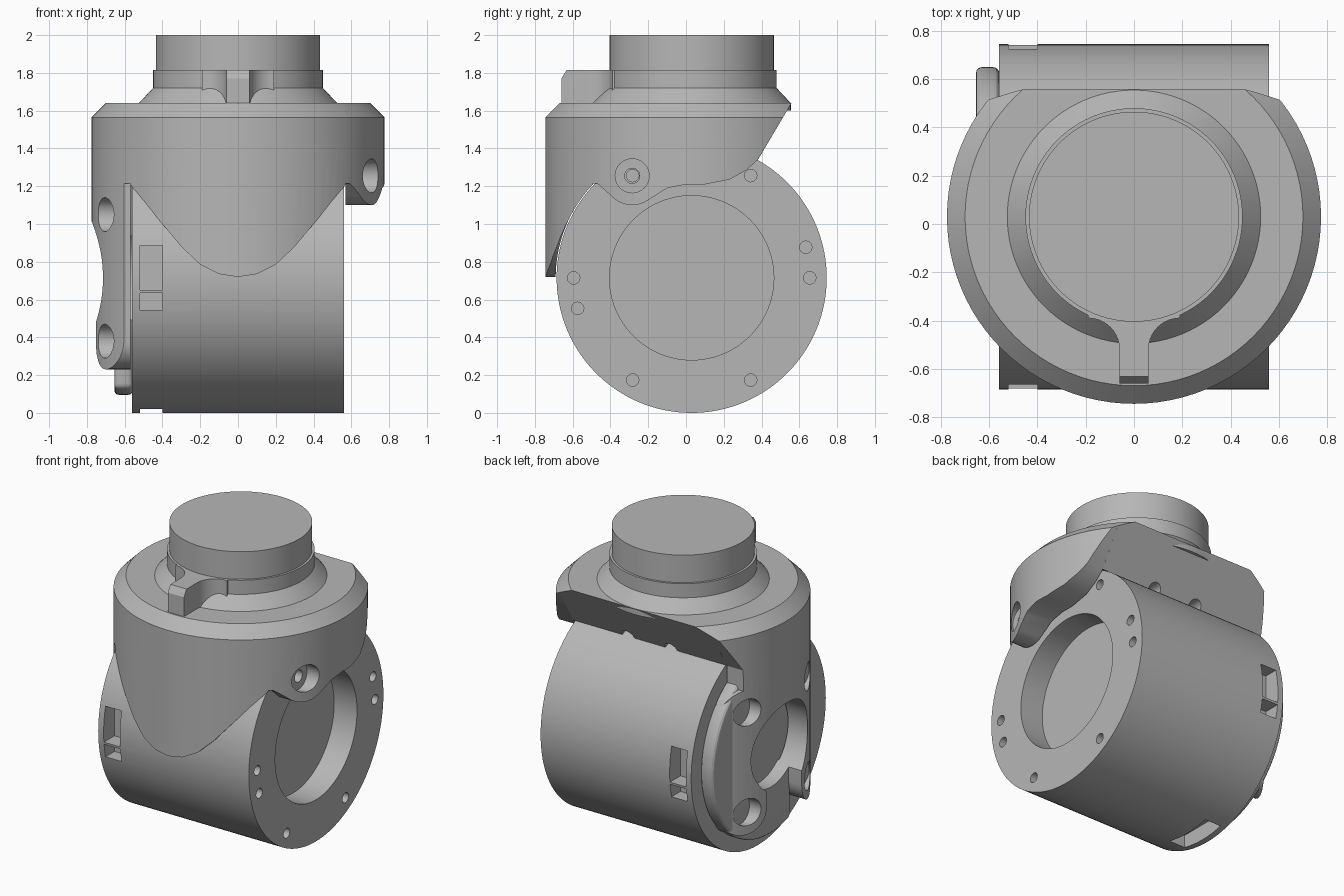
import bpy, bmesh, math
from mathutils import Vector

old = bpy.data.objects.get("Cube")
if old:
    bpy.data.objects.remove(old, do_unlink=True)

CY, CZ = 0.03, 0.715      # housing axis and drum centre
DRUM, SHELL = 0.715, 0.775

grey = bpy.data.materials.new("plain grey")
grey.use_nodes = True
grey.diffuse_color = (0.47, 0.47, 0.47, 1)
grey.node_tree.nodes["Principled BSDF"].inputs["Base Color"].default_value = (0.47, 0.47, 0.47, 1)


def finish(bm, name):
    bmesh.ops.recalc_face_normals(bm, faces=bm.faces)
    mesh = bpy.data.meshes.new(name)
    bm.to_mesh(mesh)
    bm.free()
    mesh.materials.append(grey)
    ob = bpy.data.objects.new(name, mesh)
    bpy.context.collection.objects.link(ob)
    return ob


def prism(name, pts, axis, lo, hi):
    """Extrude an outline along an axis, measured from the drum centre."""
    place = {"x": lambda a, b, t: (t, a + CY, b + CZ),
             "y": lambda a, b, t: (a, t, b + CZ),
             "z": lambda a, b, t: (a, b + CY, t)}[axis]
    bm = bmesh.new()
    face = bm.faces.new([bm.verts.new(place(a, b, lo)) for a, b in pts])
    ext = bmesh.ops.extrude_face_region(bm, geom=[face])
    shift = Vector(place(0, 0, hi)) - Vector(place(0, 0, lo))
    bmesh.ops.translate(bm, vec=shift, verts=[v for v in ext["geom"] if isinstance(v, bmesh.types.BMVert)])
    return finish(bm, name)


def arc(a, b, r, start, end, n=16):
    angles = [math.radians(start + (end - start) * i / n) for i in range(n + 1)]
    return [(a + r * math.cos(t), b + r * math.sin(t)) for t in angles]


def rod(name, a, b, r, axis, lo, hi, n=32):
    return prism(name, arc(a, b, r, 0, 360, n)[:-1], axis, lo, hi)


def rect(a0, a1, b0, b1):
    return [(a0, b0), (a1, b0), (a1, b1), (a0, b1)]


def lathe(name, profile, n=96):
    bm = bmesh.new()
    vs = [bm.verts.new((r, CY, z)) for r, z in profile]
    es = [bm.edges.new(p) for p in zip(vs, vs[1:])]
    bmesh.ops.spin(bm, geom=vs + es, cent=(0, CY, 0), axis=(0, 0, 1),
                   angle=math.tau, steps=n, use_duplicate=False)
    bmesh.ops.remove_doubles(bm, verts=bm.verts, dist=1e-5)
    return finish(bm, name)


def apply_mod(ob, mod):
    bpy.context.view_layer.objects.active = ob
    bpy.ops.object.modifier_apply(modifier=mod.name)


def cut(ob, *tools, op="DIFFERENCE"):
    for tool in tools:
        mod = ob.modifiers.new("cut", "BOOLEAN")
        mod.operation, mod.solver, mod.object = op, "EXACT", tool
        apply_mod(ob, mod)
        bpy.data.objects.remove(tool, do_unlink=True)


def smooth(ob):
    bpy.ops.object.select_all(action="DESELECT")
    ob.select_set(True)
    bpy.context.view_layer.objects.active = ob
    bpy.ops.object.shade_smooth_by_angle(angle=math.radians(28))


# Horizontal drum with a round recess, bolt holes and rim pockets
drum = rod("drum", 0, 0, DRUM, "x", -0.56, 0.56, 128)
cut(drum, rod("recess", 0, 0, 0.435, "x", 0.39, 0.7, 96))
for deg in (0, 15, 60, 120, 180, 195, 240, 300):
    t = math.radians(deg)
    cut(drum, rod("bolt_hole", 0.625 * math.cos(t), 0.625 * math.sin(t), 0.033, "x", 0.48, 0.7, 20))
for side in (-1, 1):
    for lo, hi in ((-0.17, -0.08), (-0.065, 0.17)):
        a, b = sorted((side * 0.6, side * 0.8))
        cut(drum, prism("pocket", rect(a, b, lo, hi), "x", -0.52, -0.4))
cut(drum, prism("pocket", rect(-0.17, 0.17, -0.8, -0.61), "x", -0.52, -0.4))
smooth(drum)

# Vertical housing, made as a centre and two cheeks cut from one turned shell
shell = [(0, 0.1), (SHELL, 0.1), (SHELL, 1.565), (0.70, 1.64), (0, 1.64)]
back_top, back_low = (0.573, 1.0), (0.35, 0.625)

saddle = [(-0.8, 1.0), (-0.8, 0.0)] + arc(0, 0, 0.72, 180, 60.7, 48) + [back_top]
half_apron = [(0.1, 0.02), (0.2, 0.07), (0.3, 0.165), (0.45, 0.345), (0.58, 0.5)]
apron = [(-x, z) for x, z in reversed(half_apron)] + [(0, 0.005)] + half_apron
apron += [(0.8, 0.6), (0.8, 1.1), (-0.8, 1.1), (-0.8, 0.6)]
centre = lathe("housing_center", shell)
cut(centre, prism("saddle", saddle, "x", -0.57, 0.57),
    prism("apron", apron, "y", -1, 1), op="INTERSECT")
for x in (-0.16, 0.16):
    cut(centre, rod("screw_notch", x, 0.63, 0.045, "y", 0.3, 0.6, 20))
smooth(centre)

# Short cheek with a single rounded lobe
lobe_edge = [(-0.8, 1.0), (-0.8, 0.5), (-0.5, 0.5)] + arc(-0.315, 0.535, 0.15, 222, 305, 8)
lobe_edge += [(-0.13, 0.475), (-0.03, 0.495), (0.07, 0.495), (0.2, 0.52), (0.29, 0.57), back_low, back_top]
left_cheek = lathe("left_cheek", shell)
cut(left_cheek, prism("lobe", lobe_edge, "x", 0.57, 1), op="INTERSECT")
cut(left_cheek, rod("counterbore", -0.315, 0.54, 0.09, "x", 0.65, 1),
    rod("screw_hole", -0.315, 0.54, 0.04, "x", 0.5, 1))
smooth(left_cheek)

# Long cheek: two arms around a round opening, with a slot below
fork = [(-0.8, 1.0), (-0.8, 0.5), (-0.485, 0.5)]
fork += arc(-0.335, -0.335, 0.15, 180, 360)
fork += arc(0, 0, 0.3, 232, -52, 40)
fork += arc(0.335, -0.335, 0.15, -180, 0)
fork += arc(0.335, 0.335, 0.15, 0, 85, 8) + [back_low, back_top]
right_cheek = lathe("right_cheek", shell)
cut(right_cheek, prism("fork", fork, "x", -1, -0.57), op="INTERSECT")
for a in (-0.32, 0.32):
    for b in (-0.335, 0.335):
        cut(right_cheek, rod("counterbore", a, b, 0.09, "x", -1, -0.65),
            rod("screw_hole", a, b, 0.04, "x", -1, -0.5))
smooth(right_cheek)

# Rounded cap ring behind the arms, open toward the front
cap = prism("cap_ring", arc(0, 0, 0.62, -110, 110, 72), "x", -0.655, -0.558)
bevel = cap.modifiers.new("round", "BEVEL")
bevel.width, bevel.segments, bevel.angle_limit = 0.025, 3, math.radians(40)
apply_mod(cap, bevel)
cut(cap, rod("opening", 0, 0, 0.3, "x", -1, -0.4, 64))
smooth(cap)

# Stepped neck and top flange
neck = lathe("neck", [(0, 1.6), (0.525, 1.6), (0.525, 1.64), (0.45, 1.72), (0.45, 1.815),
                      (0.435, 1.815), (0.435, 2.0), (0, 2.0)])
smooth(neck)

# Front fin flaring into the neck
flare = arc(0.19, -0.55, 0.13, 90, 180, 10)
outline = flare + [(0.06, -0.69), (-0.06, -0.69)]
outline += [(-x, y) for x, y in reversed(flare)] + [(-0.19, -0.35), (0.19, -0.35)]
fin = prism("front_fin", outline, "z", 1.62, 1.815)
chamfer = [(-0.7, 1.065), (-0.69, 1.055), (-0.662, 1.1), (-0.662, 1.2), (-0.75, 1.2)]
cut(fin, prism("chamfer", chamfer, "x", -0.2, 0.2))
smooth(fin)
